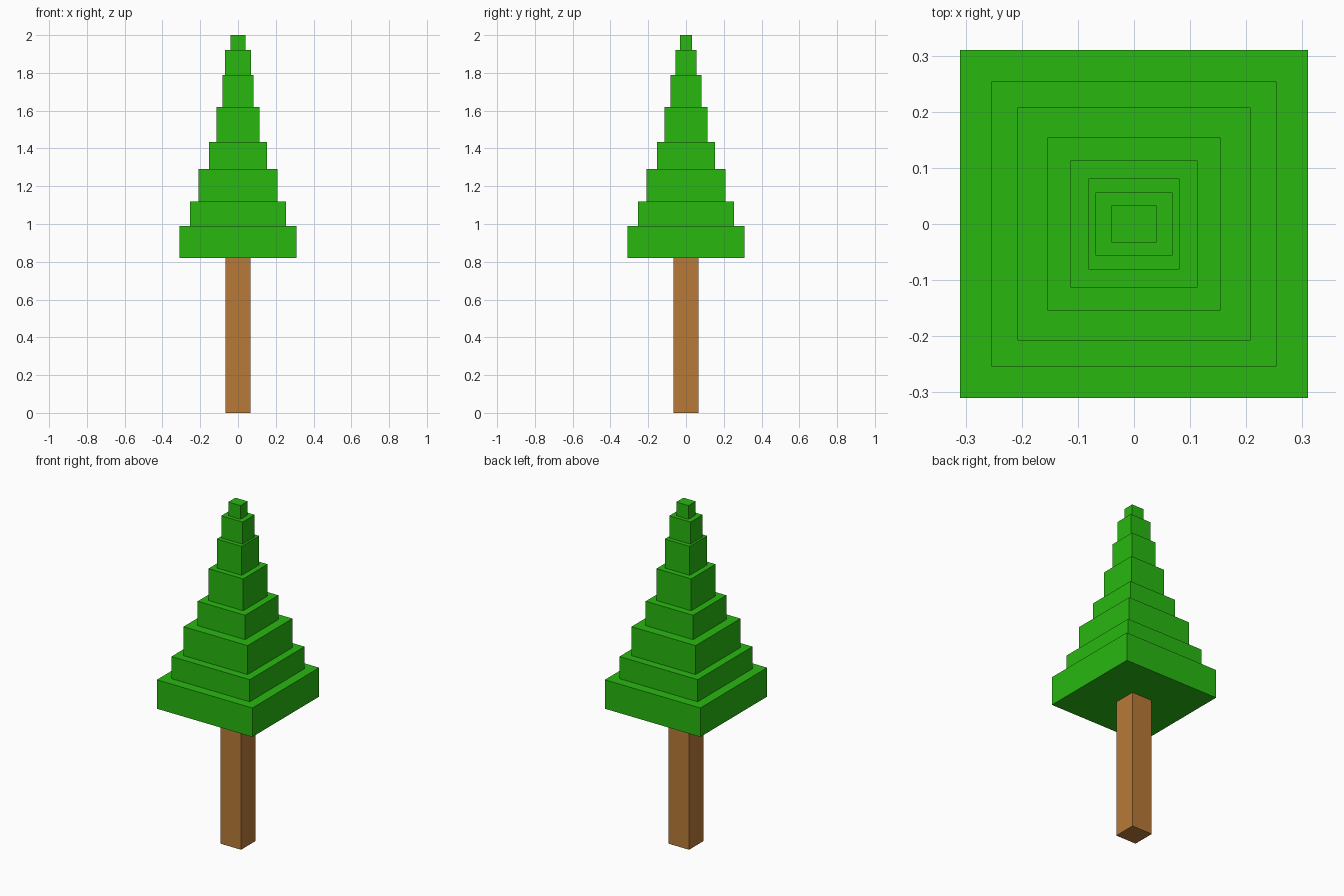
import bpy

if "Cube" in bpy.data.objects:
    bpy.data.objects.remove(bpy.data.objects["Cube"])


def material(name, rgb):
    m = bpy.data.materials.new(name)
    m.diffuse_color = (*rgb, 1)
    m.use_nodes = True
    m.node_tree.nodes["Principled BSDF"].inputs["Base Color"].default_value = m.diffuse_color
    return m


def block(name, half_x, half_y, z0, z1, mat):
    bpy.ops.mesh.primitive_cube_add(size=2, location=(0, 0, (z0 + z1) / 2))
    ob = bpy.context.object
    ob.name = name
    ob.scale = (half_x, half_y, (z1 - z0) / 2)
    bpy.ops.object.transform_apply(location=False, rotation=False, scale=True)
    ob.data.materials.append(mat)
    return ob


bark = material("bark", (0.479, 0.195, 0.04))
needles = material("needles", (0.021, 0.479, 0.005))

# Square trunk
block("trunk", 0.067, 0.067, 0, 0.82, bark)

# Stacked foliage tiers: half width x, half width y, top height
tiers = [
    (0.31, 0.31, 0.99),
    (0.254, 0.254, 1.12),
    (0.208, 0.208, 1.29),
    (0.154, 0.154, 1.433),
    (0.113, 0.113, 1.62),
    (0.081, 0.081, 1.79),
    (0.069, 0.056, 1.92),
    (0.04, 0.033, 2.0),
]
bottom = 0.82
for i, (hx, hy, top) in enumerate(tiers, 1):
    block(f"foliage_tier_{i}", hx, hy, bottom, top, needles)
    bottom = top
